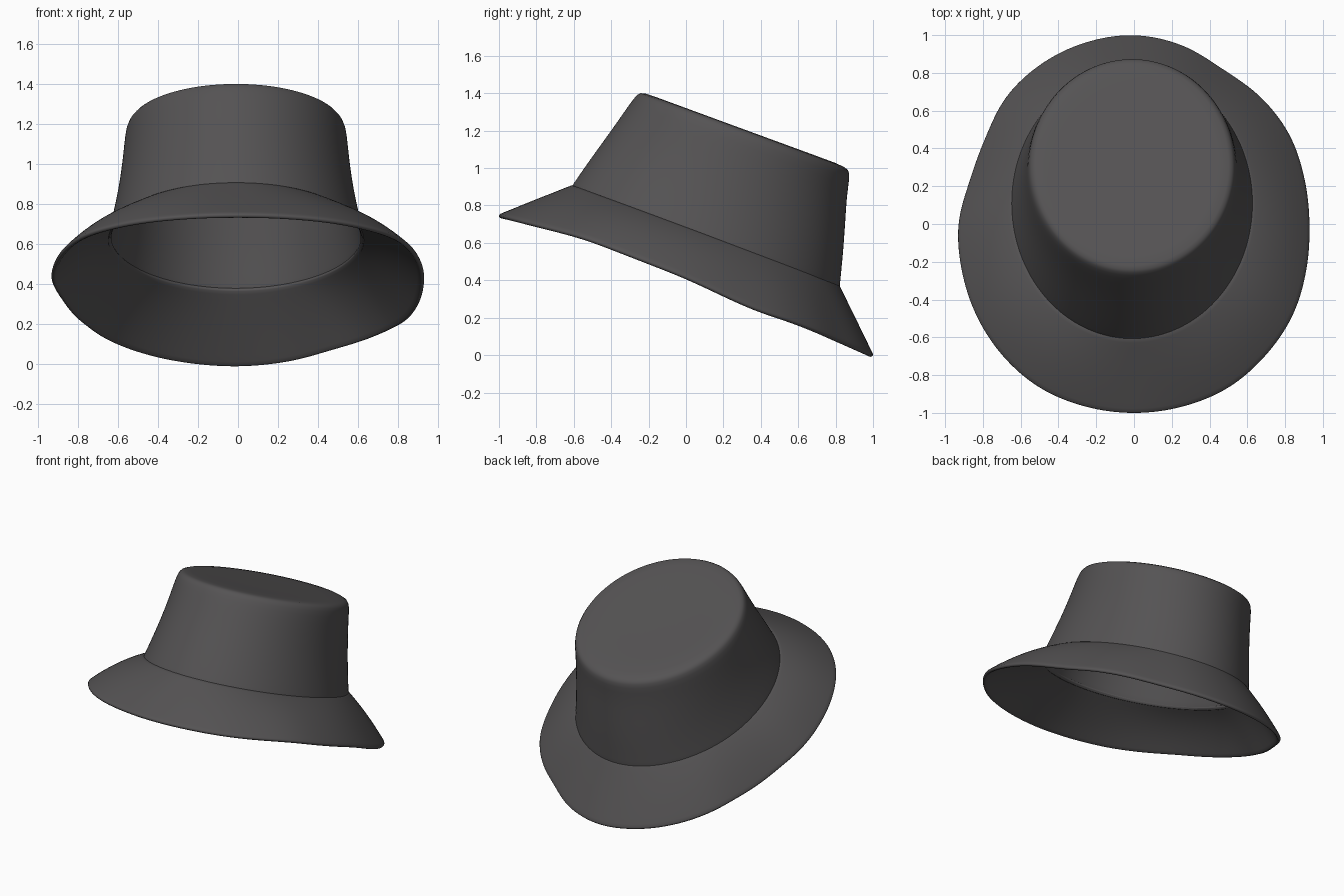
import bpy, bmesh
from math import sin, cos, pi

if "Cube" in bpy.data.objects:
    bpy.data.objects.remove(bpy.data.objects["Cube"])

N = 96
felt = bpy.data.materials.new("dark_felt")
felt.diffuse_color = (0.09, 0.086, 0.088, 1)
felt.use_nodes = True
felt.node_tree.nodes["Principled BSDF"].inputs["Base Color"].default_value = felt.diffuse_color


def interp(t, pts):
    """Piecewise linear lookup."""
    for (a, va), (b, vb) in zip(pts, pts[1:]):
        if t <= b:
            return va + (vb - va) * (t - a) / (b - a)
    return pts[-1][1]


def periodic(t, vals):
    """Closed Catmull-Rom interpolation, t in 0..1."""
    n = len(vals)
    i = int(t * n)
    u = t * n - i
    a, b, c, d = (vals[(i + k) % n] for k in (-1, 0, 1, 2))
    return b + 0.5 * u * (c - a + u * (2*a - 5*b + 4*c - d + u * (3*(b - c) + d - a)))


def oval(yf, zf, yb, zb, w):
    """Tilted oval given by its front point, back point and half width."""
    ring = []
    for k in range(N):
        t = 2 * pi * k / N
        f = (1 - cos(t)) / 2
        ring.append((w * sin(t) - 0.01, yf + (yb - yf) * f, zf + (zb - zf) * f))
    return ring


def loft(name, rings, thickness, cap=None):
    bm = bmesh.new()
    rows = [[bm.verts.new(p) for p in r] for r in rings]
    for a, b in zip(rows, rows[1:]):
        for k in range(N):
            m = (k + 1) % N
            bm.faces.new((a[k], a[m], b[m], b[k]))
    if cap:
        c = bm.verts.new(cap)
        for k in range(N):
            bm.faces.new((rows[-1][k], rows[-1][(k + 1) % N], c))
    me = bpy.data.meshes.new(name)
    bm.to_mesh(me)
    bm.free()
    me.materials.append(felt)
    ob = bpy.data.objects.new(name, me)
    bpy.context.collection.objects.link(ob)
    for p in me.polygons:
        p.use_smooth = True
    sol = ob.modifiers.new("shell", 'SOLIDIFY')
    sol.thickness = thickness
    sol.offset = -1
    sub = ob.modifiers.new("smooth", 'SUBSURF')
    sub.levels = sub.render_levels = 1
    return ob


# Crown: tapered, tilted back, with a softly rounded top edge
crown = [oval(*r) for r in (
    (-0.624, 0.882, 0.822, 0.35, 0.645),
    (-0.61, 0.905, 0.823, 0.38, 0.638),
    (-0.51, 1.05, 0.838, 0.52, 0.602),
    (-0.40, 1.20, 0.85, 0.68, 0.574),
    (-0.31, 1.33, 0.86, 0.86, 0.558),
    (-0.27, 1.385, 0.876, 0.95, 0.55),
    (-0.245, 1.405, 0.872, 0.99, 0.532),
    (-0.205, 1.398, 0.835, 1.017, 0.50),
    (0.05, 1.30, 0.57, 1.11, 0.25))]
loft("crown", crown, 0.015, cap=(-0.01, 0.31, 1.205))

# Brim: wavy outer edge, every 15 degrees from the front round to the right
radii = [1.0, 1.0, 1.0, 0.985, 0.97, 0.945, 0.93, 0.935, 0.95, 0.95, 0.945, 0.98,
         1.0, 0.995, 0.98, 0.955, 0.91, 0.90, 0.93, 0.945, 0.965, 0.985, 1.0, 1.0]
heights = [(-1.1, 0.775), (-1, 0.75), (-0.55, 0.635), (0, 0.42), (0.36, 0.25),
           (0.62, 0.165), (1.1, -0.045)]
rim = []
for k in range(N):
    t = 2 * pi * k / N
    r = 1.005 * periodic(k / N, radii)
    y = -r * cos(t)
    z = sum(interp(y + d, heights) for d in (-0.08, 0, 0.08)) / 3
    rim.append((r * sin(t), y, z))
base = oval(-0.602, 0.912, 0.815, 0.385, 0.63)
brim = []
for s in (0, 0.04, 0.25, 0.5, 0.75, 0.96, 1):
    lift = 0.03 * 4 * s * (1 - s)
    brim.append([(a[0] + (b[0] - a[0]) * s, a[1] + (b[1] - a[1]) * s,
                  a[2] + (b[2] - a[2]) * s + lift * abs(sin(2 * pi * k / N)))
                 for k, (a, b) in enumerate(zip(rim, base))])
loft("brim", brim, 0.025)
